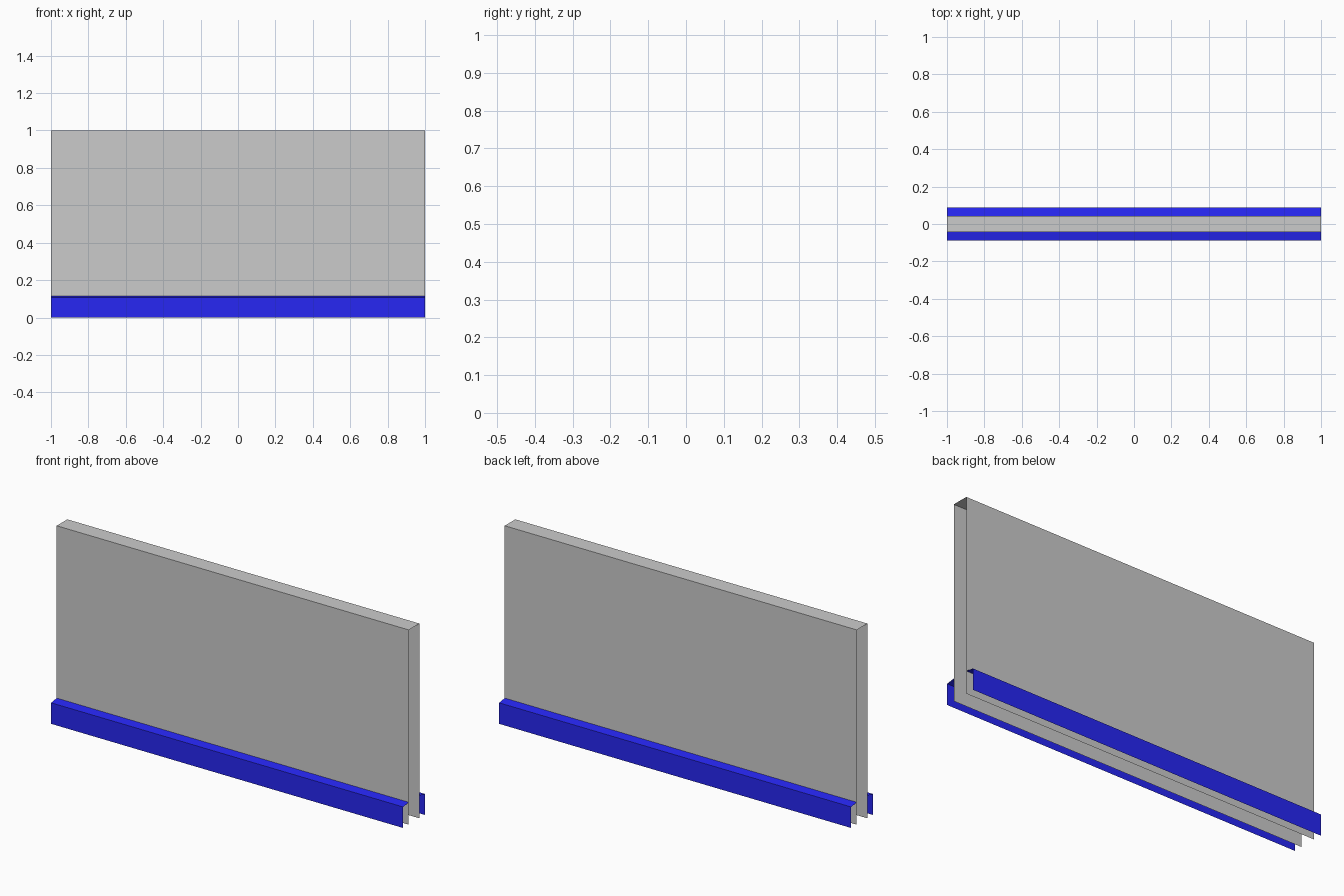
import bpy

if "Cube" in bpy.data.objects:
    bpy.data.objects.remove(bpy.data.objects["Cube"])

HALF = 1.0            # half length along x
WALL_Y = 0.043        # half thickness of the wall
BOARD_Y = 0.088       # outer face of the skirting
BOARD_Z = 0.115       # skirting height at the wall
BOARD_EDGE_Z = 0.108  # skirting height at its outer edge


def sweep(name, profile, material=None):
    """Open sheet: a (y, z) profile run along x, with no end caps."""
    verts = [(x, y, z) for y, z in profile for x in (-HALF, HALF)]
    faces = [(2 * i, 2 * i + 1, 2 * i + 3, 2 * i + 2)
             for i in range(len(profile) - 1)]
    mesh = bpy.data.meshes.new(name)
    mesh.from_pydata(verts, [], faces)
    if material:
        mesh.materials.append(material)
    obj = bpy.data.objects.new(name, mesh)
    bpy.context.collection.objects.link(obj)
    return obj


blue = bpy.data.materials.new("skirting_blue")
blue.diffuse_color = (0.02, 0.02, 0.9, 1)
blue.use_nodes = True
blue.node_tree.nodes["Principled BSDF"].inputs["Base Color"].default_value = blue.diffuse_color

# Wall: front, top and back sheets, split at skirting height, open below
sweep("wall", [(-WALL_Y, 0), (-WALL_Y, BOARD_Z), (-WALL_Y, 1),
               (WALL_Y, 1), (WALL_Y, BOARD_Z), (WALL_Y, 0)])

# Skirting boards: outer face and slightly sloped top, on both sides
board = [(-BOARD_Y, 0), (-BOARD_Y, BOARD_EDGE_Z), (-WALL_Y, BOARD_Z)]
sweep("front_skirting", board, blue)
sweep("back_skirting", [(-y, z) for y, z in reversed(board)], blue)
